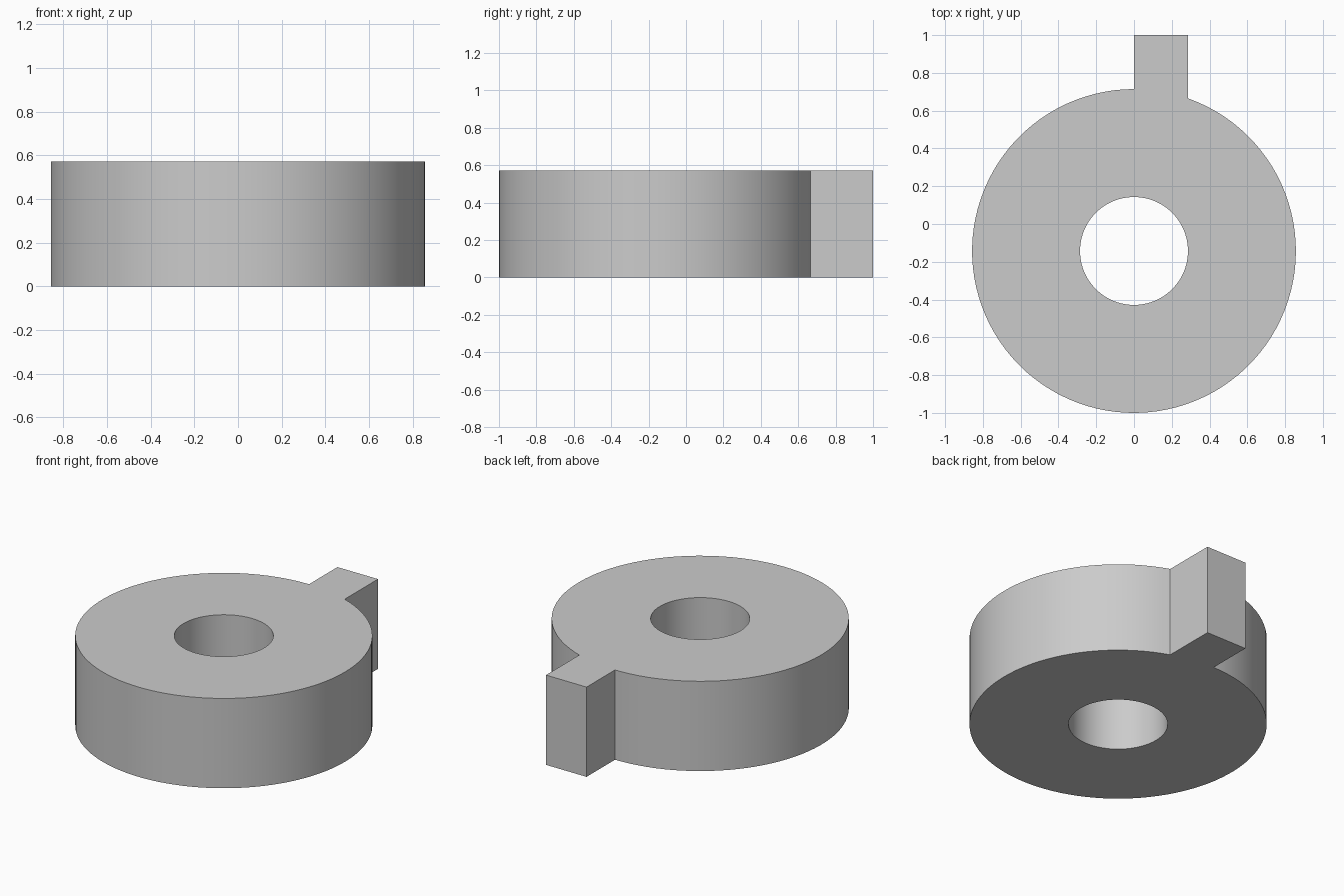
import bpy
import bmesh
from math import acos, cos, sin, pi, radians
from mathutils import Vector

cube = bpy.data.objects.get("Cube")
if cube:
    bpy.data.objects.remove(cube, do_unlink=True)

CENTRE_Y = -1 / 7
OUTER, BORE, HEIGHT = 6 / 7, 2 / 7, 4 / 7
TAB_WIDTH, TAB_END = 2 / 7, 1.0
SEGMENTS = 96


def arc(radius, start, end, steps):
    return [(radius * cos(start + (end - start) * i / steps),
             CENTRE_Y + radius * sin(start + (end - start) * i / steps))
            for i in range(steps + 1)]


def add_loop(bm, points):
    verts = [bm.verts.new((x, y, 0)) for x, y in points]
    return [bm.edges.new((a, b)) for a, b in zip(verts, verts[1:] + verts[:1])]


# Plain grey
grey = bpy.data.materials.new("grey")
grey.use_nodes = True
colour = (0.6, 0.6, 0.6, 1)
grey.diffuse_color = colour
grey.node_tree.nodes["Principled BSDF"].inputs["Base Color"].default_value = colour

# Disc outline running round to the square tab, with a round bore
outline = arc(OUTER, pi / 2, 2 * pi + acos(TAB_WIDTH / OUTER), SEGMENTS)
outline += [(TAB_WIDTH, TAB_END), (0, TAB_END)]
bore = arc(BORE, 0, 2 * pi, SEGMENTS)[:-1]

# Fill between the outlines and raise to full height
bm = bmesh.new()
edges = add_loop(bm, outline) + add_loop(bm, bore)
bmesh.ops.triangle_fill(bm, edges=edges, use_beauty=True, normal=Vector((0, 0, 1)))
raised = bmesh.ops.extrude_face_region(bm, geom=bm.faces[:], use_keep_orig=True)
top = [v for v in raised["geom"] if isinstance(v, bmesh.types.BMVert)]
bmesh.ops.translate(bm, verts=top, vec=(0, 0, HEIGHT))
bmesh.ops.recalc_face_normals(bm, faces=bm.faces[:])

mesh = bpy.data.meshes.new("tabbed_ring")
bm.to_mesh(mesh)
bm.free()
mesh.materials.append(grey)
ring = bpy.data.objects.new("tabbed_ring", mesh)
bpy.context.collection.objects.link(ring)

# Smooth round walls, crisp rims and tab
bpy.ops.object.select_all(action="DESELECT")
ring.select_set(True)
bpy.context.view_layer.objects.active = ring
bpy.ops.object.shade_smooth_by_angle(angle=radians(15))
